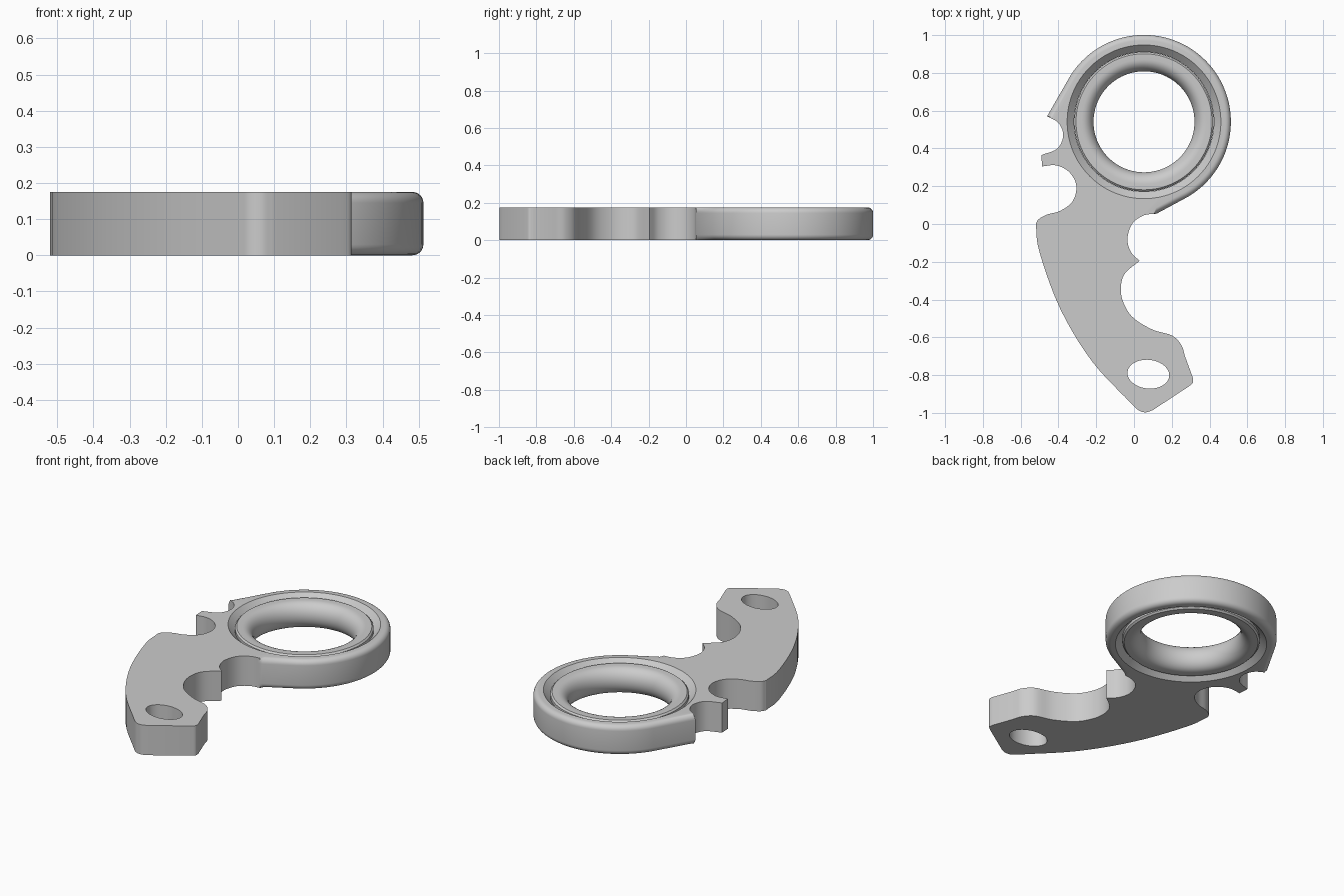
import bpy
import bmesh
from math import cos, sin, pi, radians
from mathutils import Vector

old = bpy.data.objects.get("Cube")
if old:
    bpy.data.objects.remove(old, do_unlink=True)

H = 0.175                        # overall thickness
CENTRE = Vector((0.053, 0.541))  # ring centre
R = 0.46                         # ring outer radius
ROUND = 0.03                     # rounding of the ring rim

grey = bpy.data.materials.new("plain grey")
grey.use_nodes = True
grey.diffuse_color = (0.6, 0.6, 0.6, 1)
grey.node_tree.nodes["Principled BSDF"].inputs["Base Color"].default_value = (0.6, 0.6, 0.6, 1)


def make_object(name, bm):
    bmesh.ops.recalc_face_normals(bm, faces=bm.faces)
    mesh = bpy.data.meshes.new(name)
    bm.to_mesh(mesh)
    bm.free()
    mesh.materials.append(grey)
    obj = bpy.data.objects.new(name, mesh)
    bpy.context.collection.objects.link(obj)
    return obj


def loft(name, loops, capped=True, closed=False):
    """Skin a stack of equal-length loops of 3D points."""
    bm = bmesh.new()
    rows = [[bm.verts.new(p) for p in loop] for loop in loops]
    pairs = list(zip(rows, rows[1:]))
    if closed:
        pairs.append((rows[-1], rows[0]))
    for a, b in pairs:
        for i in range(len(a)):
            j = (i + 1) % len(a)
            bm.faces.new((a[i], a[j], b[j], b[i]))
    if capped:
        bm.faces.new(rows[0])
        bm.faces.new(rows[-1])
    return make_object(name, bm)


def lathe(name, profile, steps=96, **kw):
    """Turn (radius, height) points around the ring centre."""
    turns = [2 * pi * i / steps for i in range(steps)]
    return loft(name, [[(CENTRE.x + r * cos(t), CENTRE.y + r * sin(t), z) for t in turns]
                       for r, z in profile], **kw)


def spline(points, steps=5):
    """Smooth curve through the points, both ends included."""
    p = [Vector(q) for q in points]
    p = [2 * p[0] - p[1]] + p + [2 * p[-1] - p[-2]]
    out = []
    for a, b, c, d in zip(p, p[1:], p[2:], p[3:]):
        for i in range(steps):
            t = i / steps
            out.append(0.5 * (2 * b + (c - a) * t + (2 * a - 5 * b + 4 * c - d) * t * t
                              + (3 * b - a - 3 * c + d) * t ** 3))
    return out + [p[-2]]


def cut(target, cutter):
    cutter.hide_render = True
    mod = target.modifiers.new("cut", 'BOOLEAN')
    mod.operation = 'DIFFERENCE'
    mod.solver = 'EXACT'
    mod.object = cutter
    bpy.context.view_layer.objects.active = target
    bpy.ops.object.modifier_apply(modifier=mod.name)
    bpy.data.objects.remove(cutter, do_unlink=True)


# Outline of the ring side, whose rim is rounded
ring_side = [Vector((0.12, 0.055))]
for i in range(53):
    a = radians(-60 + 4 * i)
    ring_side.append(CENTRE + R * Vector((cos(a), sin(a))))
ring_side.append(Vector((-0.46, 0.57)))

# Outline of the grip, with sharp rims: one smooth run between each pair of corners
runs = [
    # upper thumb notch
    [(-0.46, 0.57), (-0.40, 0.535), (-0.375, 0.47), (-0.405, 0.4), (-0.49, 0.365)],
    # lower thumb notch
    [(-0.487, 0.305), (-0.41, 0.31), (-0.34, 0.272), (-0.305, 0.2), (-0.325, 0.12),
     (-0.39, 0.07), (-0.46, 0.05), (-0.505, 0.025), (-0.52, 0)],
    # long curved back
    [(-0.52, 0), (-0.5, -0.15), (-0.39, -0.45), (-0.22, -0.73), (0, -0.965)],
    # rounded tip
    [(0, -0.965), (0.03, -0.99), (0.065, -0.997), (0.1, -0.985)],
    [(0.29, -0.86), (0.312, -0.84), (0.312, -0.815)],
    # large finger notch
    [(0.27, -0.7), (0.25, -0.64), (0.2, -0.59), (0.1, -0.56), (0, -0.5), (-0.05, -0.43),
     (-0.07, -0.35), (-0.05, -0.265), (0.03, -0.195)],
    # small finger notch
    [(0.03, -0.195), (-0.015, -0.15), (-0.035, -0.08), (-0.01, 0), (0.05, 0.045), (0.12, 0.055)],
]
grip_side = []
for run in runs:
    for p in spline(run):
        if not grip_side or (p - grip_side[-1]).length > 0.001:
            grip_side.append(p)
grip_side = grip_side[1:-1]

# Body: stacked outlines, drawn in towards the ring centre near top and bottom
quarter = [(ROUND * (1 - sin(a)), ROUND * (1 - cos(a)))
           for a in (radians(15 * i) for i in range(7))]
layers = quarter + [(d, H - z) for d, z in reversed(quarter)]
body_loops = []
for d, z in layers:
    drawn = [p + d * (CENTRE - p).normalized() for p in ring_side]
    body_loops.append([(p.x, p.y, z) for p in drawn + grip_side])
body = loft("grip_and_ring_body", body_loops)

# Chamfered bore for the ring insert
cut(body, lathe("bore_cutter", [(0.44, -0.033), (0.37, 0.037), (0.37, H - 0.037), (0.44, H + 0.033)]))

# Oval lanyard hole
oval = []
for i in range(48):
    t = 2 * pi * i / 48
    u, v = 0.111 * cos(t), 0.076 * sin(t)
    tilt = radians(-6)
    oval.append((0.076 + u * cos(tilt) - v * sin(tilt), -0.795 + u * sin(tilt) + v * cos(tilt)))
cut(body, loft("hole_cutter", [[(x, y, z) for x, y in oval] for z in (-0.1, H + 0.1)]))

# Ring insert with a rounded inner wall
mid = H / 2
bulge = [(0.33 - 0.063 * cos(a), mid + 0.076 * sin(a))
         for a in (radians(-90 + 12 * i) for i in range(16))]
insert = lathe("ring_insert", bulge + [(0.36, mid + 0.076), (0.369, mid + 0.067),
                                       (0.369, mid - 0.067), (0.36, mid - 0.076)],
               capped=False, closed=True)

# Smooth shading with sharp edges kept
for obj in (body, insert):
    bpy.ops.object.select_all(action='DESELECT')
    obj.select_set(True)
    bpy.context.view_layer.objects.active = obj
    bpy.ops.object.shade_smooth_by_angle(angle=radians(30))
